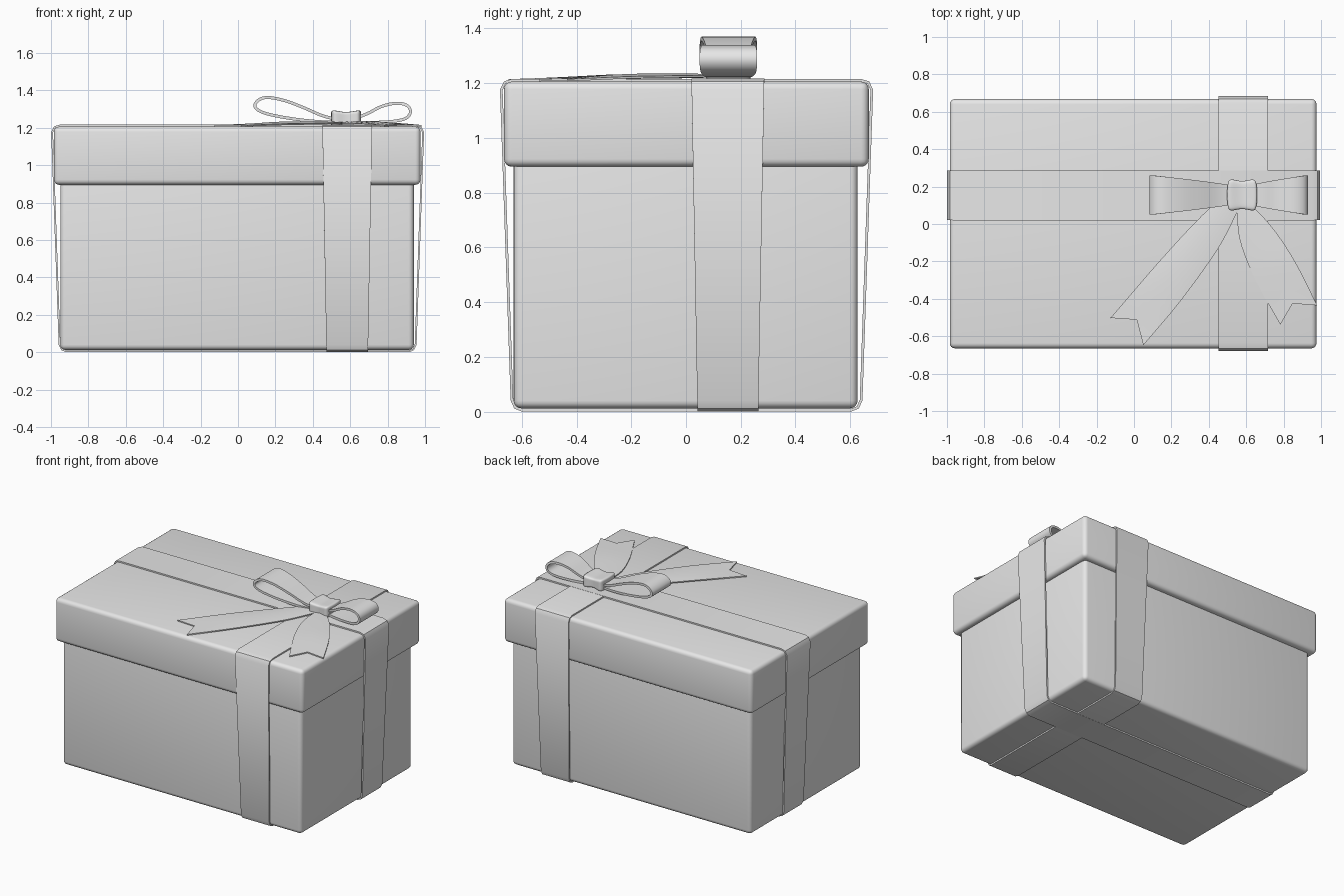
import bpy, bmesh, math
from mathutils import Vector

if "Cube" in bpy.data.objects:
    bpy.data.objects.remove(bpy.data.objects["Cube"])

grey = bpy.data.materials.new("light_grey")
grey.diffuse_color = (0.8, 0.8, 0.8, 1)
grey.use_nodes = True
grey.node_tree.nodes["Principled BSDF"].inputs["Base Color"].default_value = grey.diffuse_color


def finish(name, bm, mods, angle=40):
    """Turn a bmesh into an object, apply its modifiers and smooth it."""
    bmesh.ops.recalc_face_normals(bm, faces=bm.faces)
    mesh = bpy.data.meshes.new(name)
    bm.to_mesh(mesh)
    bm.free()
    mesh.materials.append(grey)
    ob = bpy.data.objects.new(name, mesh)
    bpy.context.collection.objects.link(ob)
    for kind, settings in mods:
        m = ob.modifiers.new(kind.lower(), kind)
        for key, value in settings.items():
            setattr(m, key, value)
    bpy.ops.object.select_all(action='DESELECT')
    ob.select_set(True)
    bpy.context.view_layer.objects.active = ob
    bpy.ops.object.convert(target='MESH')
    bpy.ops.object.shade_smooth_by_angle(angle=math.radians(angle))
    return ob


def rounded_box(name, lo, hi, radius):
    bm = bmesh.new()
    bmesh.ops.create_cube(bm, size=1)
    for v in bm.verts:
        v.co = [a + (b - a) * (c + 0.5) for a, b, c in zip(lo, hi, v.co)]
    finish(name, bm, [('BEVEL', dict(width=radius, segments=4))], 50)


def spline(points, steps=5):
    """Smooth open curve through the points."""
    p = [Vector(q) for q in points]
    p = [p[0] * 2 - p[1]] + p + [p[-1] * 2 - p[-2]]
    out = []
    for i in range(1, len(p) - 2):
        a, b, c, d = p[i - 1:i + 3]
        for k in range(steps):
            t = k / steps
            out.append(0.5 * (2 * b + (c - a) * t + (2 * a - 5 * b + 4 * c - d) * t * t
                              + (3 * b - a - 3 * c + d) * t ** 3))
    return out + [p[-2]]


def strip(name, rails, thickness, closed=False):
    """Skin neighbouring rails with quads and thicken them into a band."""
    bm = bmesh.new()
    rows = [[bm.verts.new(p) for p in rail] for rail in rails]
    n = len(rows[0])
    for a, b in zip(rows, rows[1:]):
        for i in range(n if closed else n - 1):
            j = (i + 1) % n
            bm.faces.new((a[i], a[j], b[j], b[i]))
    finish(name, bm, [('SOLIDIFY', dict(thickness=thickness, offset=0))])


# Box and lid
rounded_box("box_body", (-0.95, -0.63, 0.012), (0.94, 0.627, 1.0), 0.028)
rounded_box("box_lid", (-0.985, -0.665, 0.895), (0.976, 0.668, 1.206), 0.028)


# Bands wrapped round the box, narrowing towards the bottom
def wrap(name, along_x, top, bottom, shift, centre, lift):
    half = [(top - 0.045, 1.211 + lift), (top - 0.016, 1.203), (top - 0.003, 1.175),
            (bottom, 0.042), (bottom - 0.012, 0.015), (bottom - 0.035, 0.006 - lift)]
    loop = [(u + shift, z) for u, z in half] + [(shift - u, z) for u, z in reversed(half)]
    rails = []
    for side in (-1, 1):
        rail = []
        for u, z in loop:
            w = centre + side * (0.111 + 0.022 * z / 1.21)
            rail.append((u, w, z) if along_x else (w, u, z))
        rails.append(rail)
    strip(name, rails, 0.010, closed=True)


wrap("long_band", True, 0.995, 0.952, -0.002, 0.153, 0.001)
wrap("short_band", False, 0.680, 0.638, 0.002, 0.584, 0.0)


# Bow loops, flaring away from the knot
def bow_loop(name, profile, reach):
    curve = spline([(x, 0, z) for x, z in profile])
    rails = []
    for side in (-1, 1):
        rail = []
        for p in curve:
            f = min(1, abs(p.x - 0.578) / reach)
            rail.append((p.x, 0.155 + side * (0.040 + 0.065 * f ** 0.8), p.z))
        rails.append(rail)
    strip(name, rails, 0.016)


bow_loop("bow_loop_left", [(0.55, 1.24), (0.45, 1.265), (0.35, 1.308), (0.25, 1.345),
                           (0.16, 1.362), (0.11, 1.348), (0.09, 1.315), (0.125, 1.285),
                           (0.21, 1.262), (0.33, 1.243), (0.45, 1.232), (0.55, 1.232)], 0.48)
bow_loop("bow_loop_right", [(0.60, 1.24), (0.69, 1.275), (0.77, 1.315), (0.85, 1.331),
                            (0.905, 1.318), (0.922, 1.285), (0.90, 1.252), (0.84, 1.236),
                            (0.74, 1.229), (0.60, 1.229)], 0.34)

# Knot, pinched in the middle
bm = bmesh.new()
bmesh.ops.create_cube(bm, size=1)
bmesh.ops.subdivide_edges(bm, edges=bm.edges, cuts=3, use_grid_fill=True)
for v in bm.verts:
    x, y, z = v.co
    v.co = (0.578 + x * (0.145 + 0.07 * (0.25 - y * y)),
            0.155 + y * (0.145 + 0.06 * abs(x)),
            1.251 + z * (0.062 + 0.055 * abs(x)))
finish("bow_knot", bm, [('SUBSURF', dict(levels=2))], 180)

# Ribbon tails with notched ends
strip("tail_left", [spline(r) for r in (
    [(0.46, 0.14, 1.226), (0.30, -0.02, 1.222), (0.10, -0.24, 1.219), (-0.125, -0.502, 1.211)],
    [(0.52, 0.12, 1.230), (0.37, -0.07, 1.230), (0.19, -0.29, 1.227), (0.015, -0.512, 1.212)],
    [(0.56, 0.08, 1.226), (0.45, -0.13, 1.222), (0.25, -0.41, 1.218), (0.05, -0.648, 1.211)])],
    0.008)
strip("tail_right", [spline(r) for r in (
    [(0.55, 0.11, 1.226), (0.565, -0.08, 1.222), (0.645, -0.29, 1.219), (0.782, -0.538, 1.211)],
    [(0.58, 0.12, 1.230), (0.66, -0.06, 1.231), (0.75, -0.23, 1.229), (0.848, -0.425, 1.214)],
    [(0.61, 0.12, 1.226), (0.74, -0.02, 1.224), (0.86, -0.20, 1.221), (0.98, -0.435, 1.211)])],
    0.008)
